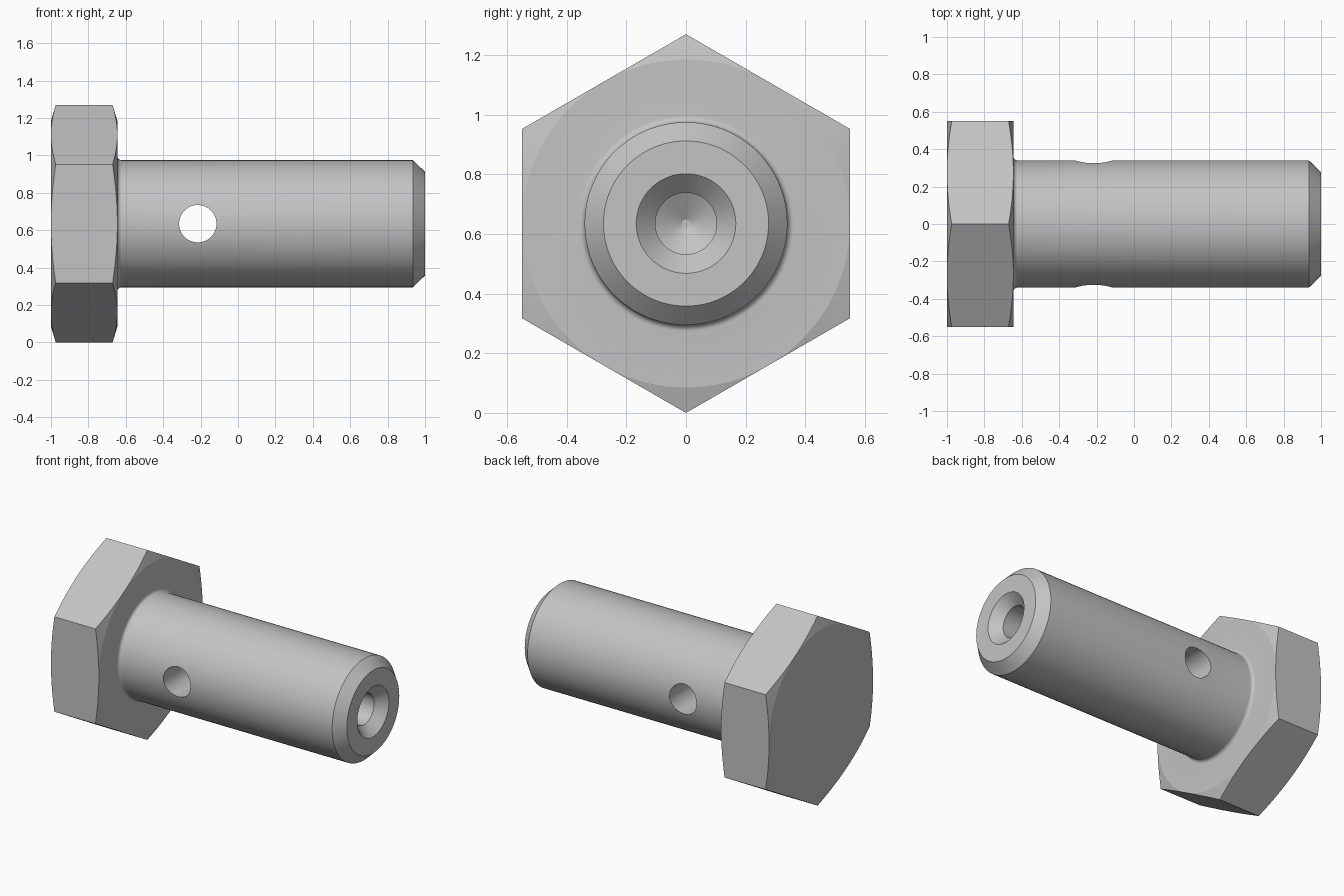
import bpy, bmesh
from math import cos, sin, pi, radians
from mathutils import Matrix, Vector

old = bpy.data.objects.get("Cube")
if old:
    bpy.data.objects.remove(old, do_unlink=True)

AXIS_Z = 0.635      # height of the bolt axis, equal to the hexagon corner radius
HEX_R = 0.635
SHANK_R = 0.34
BORE_R = 0.103
FILLET = 0.022
HEAD_X = -0.645     # underside of the head

steel = bpy.data.materials.new("light grey steel")
steel.use_nodes = True
grey = (0.55, 0.55, 0.55, 1)
steel.diffuse_color = grey
steel.node_tree.nodes["Principled BSDF"].inputs["Base Color"].default_value = grey


def add_object(name, bm):
    bmesh.ops.recalc_face_normals(bm, faces=bm.faces)
    mesh = bpy.data.meshes.new(name)
    bm.to_mesh(mesh)
    bm.free()
    mesh.materials.append(steel)
    obj = bpy.data.objects.new(name, mesh)
    bpy.context.collection.objects.link(obj)
    return obj


def lathe(name, profile, steps=96):
    """Revolve (x, radius) points about the bolt axis."""
    bm = bmesh.new()
    verts = [bm.verts.new((x, 0, AXIS_Z + r)) for x, r in profile]
    edges = [bm.edges.new(pair) for pair in zip(verts, verts[1:])]
    bmesh.ops.spin(bm, geom=verts + edges, cent=(0, 0, AXIS_Z), axis=(1, 0, 0),
                   angle=2 * pi, steps=steps, use_merge=True)
    bmesh.ops.remove_doubles(bm, verts=bm.verts, dist=1e-5)
    return add_object(name, bm)


def prism(name, sides, radius, length, direction, x):
    """Closed prism or cylinder with one corner pointing straight up."""
    bm = bmesh.new()
    d = Vector(direction)
    side = Vector((0, 0, 1)).cross(d)
    frame = Matrix((Vector((0, 0, 1)), side, d)).transposed().to_4x4()
    bmesh.ops.create_cone(bm, cap_ends=True, segments=sides, radius1=radius,
                          radius2=radius, depth=length)
    # put the first corner on the local x axis, which the frame turns upwards
    first = max(bm.verts, key=lambda v: v.co.x + v.co.y * 0.01)
    bmesh.ops.rotate(bm, verts=bm.verts, matrix=Matrix.Rotation(
        -Vector((1, 0)).angle_signed(first.co.xy) * -1, 3, 'Z'))
    bmesh.ops.transform(bm, verts=bm.verts,
                        matrix=Matrix.Translation((x, 0, AXIS_Z)) @ frame)
    return add_object(name, bm)


def carve(target, cutter, operation):
    mod = target.modifiers.new(operation, 'BOOLEAN')
    mod.operation, mod.solver, mod.object = operation, 'EXACT', cutter
    bpy.context.view_layer.objects.active = target
    bpy.ops.object.modifier_apply(modifier=mod.name)
    bpy.data.objects.remove(cutter, do_unlink=True)


# Head with chamfered corners, before the hexagon is cut
profile = [(-1, 0), (-1, 0.55), (-0.97, 0.65), (HEAD_X - 0.03, 0.65), (HEAD_X, 0.55)]
# Fillet under the head
for i in range(9):
    a = i / 8 * pi / 2
    profile.append((HEAD_X + FILLET * (1 - cos(a)),
                    SHANK_R + FILLET * (1 - sin(a))))
# Shank, end chamfer, countersink and blind bore with drill point
profile += [(0.935, SHANK_R), (1, 0.277), (1, 0.167), (0.936, BORE_R),
            (-0.34, BORE_R), (-0.392, 0.014), (-0.392, 0)]
bolt = lathe("hollow_hex_bolt", profile)

# Hexagonal sides of the head, then the cross hole through the shank
carve(bolt, prism("hexagon_cutter", 6, HEX_R, 3, (1, 0, 0), 0), 'INTERSECT')
carve(bolt, prism("cross_hole_cutter", 64, 0.1, 2, (0, 1, 0), -0.215), 'DIFFERENCE')

bpy.ops.object.select_all(action='DESELECT')
bolt.select_set(True)
bpy.context.view_layer.objects.active = bolt
bpy.ops.object.shade_smooth_by_angle(angle=radians(14))
